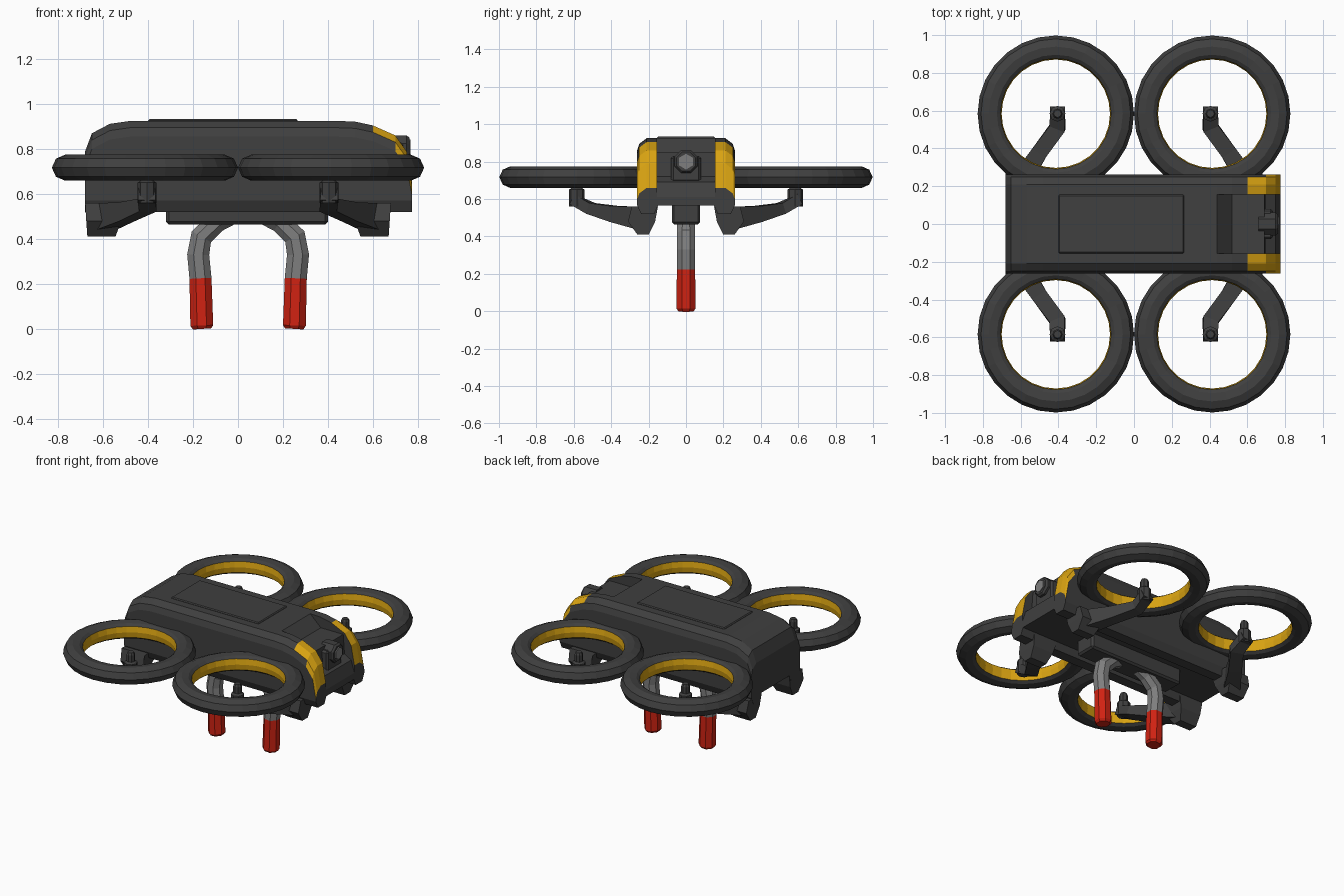
import bpy, bmesh, math
from mathutils import Vector

if "Cube" in bpy.data.objects:
    bpy.data.objects.remove(bpy.data.objects["Cube"])


def material(name, r, g, b):
    m = bpy.data.materials.new(name)
    m.use_nodes = True
    m.diffuse_color = (r, g, b, 1)
    m.node_tree.nodes["Principled BSDF"].inputs["Base Color"].default_value = (r, g, b, 1)
    return m


DARK = material("charcoal", 0.05, 0.05, 0.05)
YELLOW = material("yellow", 0.7, 0.37, 0.006)
GREY = material("steel grey", 0.21, 0.21, 0.21)
RED = material("red", 0.63, 0.016, 0.006)


def finish(bm, name, mats, rule=None):
    """Clean the mesh, colour faces by rule(center, normal) and link it."""
    bmesh.ops.remove_doubles(bm, verts=bm.verts, dist=0.0005)
    bmesh.ops.recalc_face_normals(bm, faces=bm.faces)
    bm.normal_update()
    if rule:
        for f in bm.faces:
            f.material_index = int(rule(f.calc_center_median(), f.normal))
    me = bpy.data.meshes.new(name)
    bm.to_mesh(me)
    bm.free()
    ob = bpy.data.objects.new(name, me)
    for m in mats:
        me.materials.append(m)
    bpy.context.collection.objects.link(ob)
    return ob


def loft(rings, closed=False):
    """Skin a list of point rings, capped unless it closes on itself."""
    bm = bmesh.new()
    vs = [[bm.verts.new(p) for p in ring] for ring in rings]
    pairs = list(zip(vs, vs[1:])) + ([(vs[-1], vs[0])] if closed else [])
    n = len(vs[0])
    for a, b in pairs:
        for i in range(n):
            j = (i + 1) % n
            bm.faces.new((a[i], a[j], b[j], b[i]))
    if not closed:
        bm.faces.new(vs[0])
        bm.faces.new(vs[-1])
    return bm


def sweep(path, sizes, sides, ref, turn=0.0):
    """Tube along path; sizes are radii along ref and across it."""
    pts = [Vector(p) for p in path]
    rings = []
    for i, p in enumerate(pts):
        t = (pts[min(i + 1, len(pts) - 1)] - pts[max(i - 1, 0)]).normalized()
        u = (Vector(ref) - t * t.dot(Vector(ref))).normalized()
        v = t.cross(u)
        ru, rv = sizes[i]
        angles = [turn + math.tau * k / sides for k in range(sides)]
        rings.append([p + u * ru * math.cos(a) + v * rv * math.sin(a) for a in angles])
    return loft(rings)


def box(name, x, y, z, mat, bevel=0.0):
    bm = loft([[(a, y[0], z[0]), (a, y[1], z[0]), (a, y[1], z[1]), (a, y[0], z[1])] for a in x])
    if bevel:
        bmesh.ops.bevel(bm, geom=bm.edges[:], offset=bevel, segments=1, affect='EDGES')
    return finish(bm, name, [mat])


# Body: sections along x given as (x, shoulder height, centre height)
stations = [
    (-0.68, 0.79, 0.79), (-0.65, 0.87, 0.87), (-0.57, 0.912, 0.912), (-0.48, 0.925, 0.925),
    (0.44, 0.925, 0.925), (0.52, 0.922, 0.85), (0.6, 0.905, 0.85), (0.69, 0.865, 0.85),
    (0.7, 0.86, 0.72), (0.75, 0.79, 0.69), (0.775, 0.66, 0.61),
]


def body_section(x, top, mid):
    half = [(0, mid), (0.155, mid), (0.155, top), (0.21, top), (0.25, top - 0.03),
            (0.263, top - 0.07), (0.263, 0.57), (0.24, 0.52), (0.17, 0.52), (0.15, 0.565)]
    return [(x, y, z) for y, z in half] + [(x, -y, z) for y, z in half[:0:-1]]


finish(loft([body_section(*s) for s in stations]), "body", [DARK, YELLOW],
       lambda c, n: abs(c.y) > 0.156 and n.x > 0.3 and c.z > 0.6)

box("top_panel", (-0.4, 0.265), (-0.155, 0.155), (0.9, 0.933), DARK, 0.006)
box("magnet_mount", (-0.32, 0.4), (-0.075, 0.075), (0.465, 0.58), DARK, 0.012)

# Camera on the nose
finish(sweep([(0.66, 0, 0.8), (0.75, 0, 0.8), (0.762, 0, 0.8)],
             [(0.066, 0.066), (0.066, 0.066), (0.055, 0.055)], 8, (0, 0, 1), math.pi / 8),
       "camera_housing", [DARK])
finish(sweep([(0.74, 0, 0.8), (0.768, 0, 0.8)], [(0.042, 0.042)] * 2, 6, (0, 0, 1)),
       "camera_lens", [GREY])
box("camera_bracket", (0.68, 0.735), (-0.08, 0.08), (0.69, 0.83), DARK, 0.012)

# Horseshoe magnet with red tips
MID = 0.045
side = [(0.205, 0.0, 0.044), (0.206, 0.015, 0.055), (0.212, 0.225, 0.053), (0.222, 0.33, 0.053),
        (0.208, 0.41, 0.053), (0.14, 0.475, 0.05), (0.06, 0.51, 0.045)]
arch = [(MID - d, z, r) for d, z, r in side] + [(MID + d, z, r) for d, z, r in side[::-1]]
finish(sweep([(x, 0, z) for x, z, r in arch], [(r, r) for x, z, r in arch], 8, (0, 1, 0), math.pi / 8),
       "horseshoe_magnet", [GREY, RED], lambda c, n: c.z < 0.225)

# Rotor guards, motors and arms on all four corners
guard_profile = [(0.293, -0.038), (0.312, -0.052), (0.355, -0.058), (0.396, -0.04), (0.414, 0),
                 (0.396, 0.04), (0.355, 0.058), (0.312, 0.052), (0.293, 0.038), (0.287, 0)]
SEG = 28
for sx, xname in ((1, "front"), (-1, "rear")):
    for sy, yname in ((1, "left"), (-1, "right")):
        tag = f"{xname}_{yname}"
        cx, cy = sx * 0.414, sy * 0.584

        rings = []
        for k in range(SEG):
            a = math.tau * k / SEG
            rings.append([(cx + r * math.cos(a), cy + r * math.sin(a), 0.717 + z)
                          for r, z in guard_profile])
        finish(loft(rings, True), f"rotor_guard_{tag}", [DARK, YELLOW],
               lambda c, n: math.hypot(c.x - cx, c.y - cy) < 0.295)

        hub = [(0.56, 0.042), (0.65, 0.042), (0.66, 0.027), (0.705, 0.027), (0.72, 0.02)]
        finish(sweep([(sx * 0.405, cy, z) for z, r in hub], [(r, r) for z, r in hub], 8, (1, 0, 0)),
               f"motor_{tag}", [DARK])

        arm = [(0.405, 0.61, 0.60), (0.405, 0.51, 0.55), (0.5, 0.38, 0.52), (0.59, 0.24, 0.50)]
        finish(sweep([(sx * x, sy * y, z) for x, y, z in arm],
                     [(0.042, 0.055), (0.042, 0.06), (0.06, 0.06), (0.085, 0.075)],
                     4, (0, 0, 1), math.pi / 4), f"arm_{tag}", [DARK])

        foot = [(0.56, 0.5, 0.68, 0.15, 0.29), (0.48, 0.52, 0.675, 0.165, 0.31),
                (0.41, 0.545, 0.67, 0.2, 0.26)]
        finish(loft([[(sx * x, sy * y, z) for x, y in ((x0, y0), (x1, y0), (x1, y1), (x0, y1))]
                     for z, x0, x1, y0, y1 in foot]), f"arm_foot_{tag}", [DARK])
